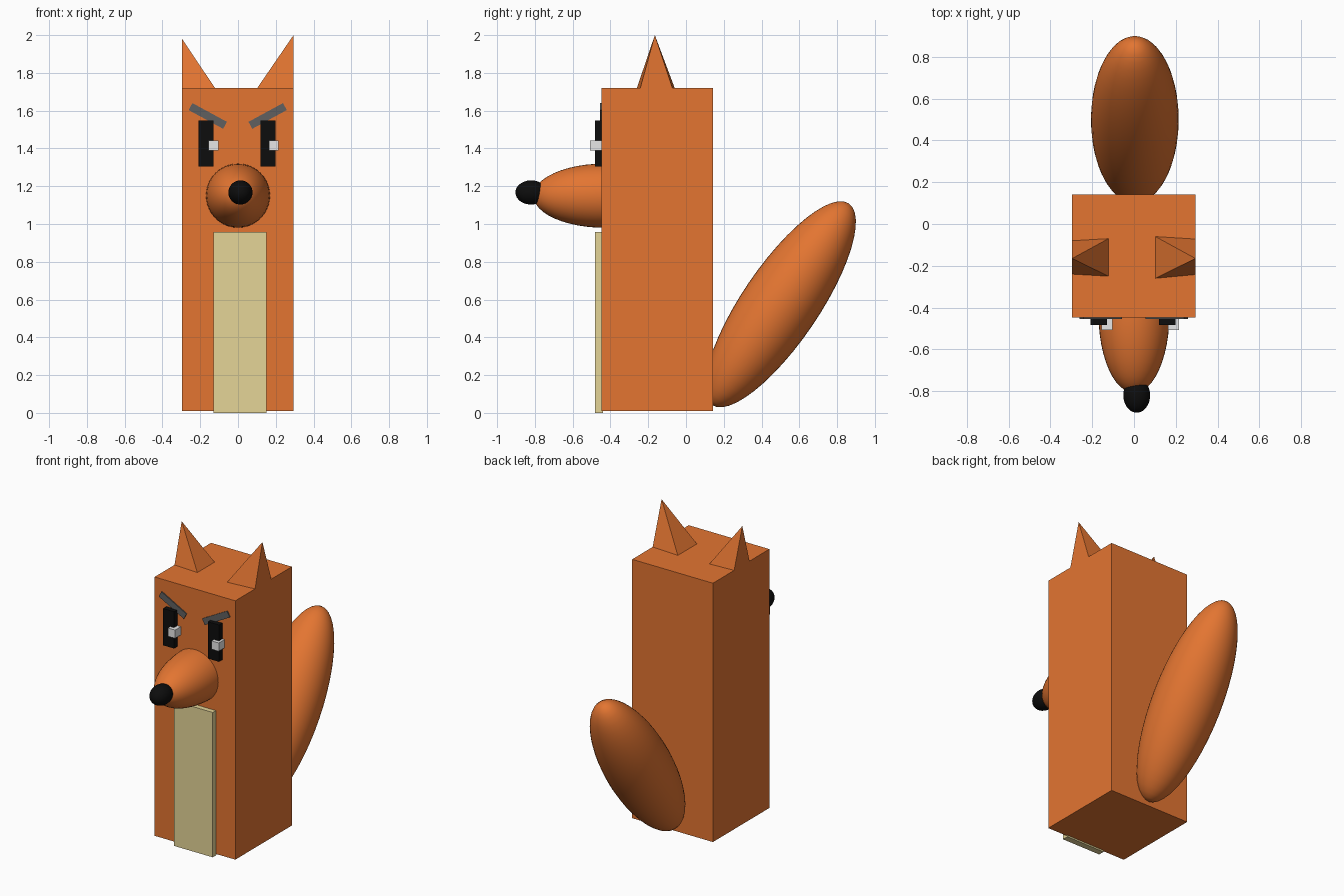
import bpy, bmesh, math
from mathutils import Matrix, Vector

if "Cube" in bpy.data.objects:
    bpy.data.objects.remove(bpy.data.objects["Cube"])


def material(name, rgb):
    m = bpy.data.materials.new(name)
    m.diffuse_color = (*rgb, 1)
    m.use_nodes = True
    m.node_tree.nodes["Principled BSDF"].inputs["Base Color"].default_value = m.diffuse_color
    return m


ORANGE = material("fox_orange", (0.77, 0.178, 0.031))
CREAM = material("cream", (0.78, 0.66, 0.31))
BLACK = material("black", (0.004, 0.004, 0.004))
WHITE = material("white", (0.8, 0.8, 0.8))
GREY = material("dark_grey", (0.117, 0.117, 0.117))


def add_object(name, bm, mat, smooth=False):
    bmesh.ops.recalc_face_normals(bm, faces=bm.faces[:])
    for f in bm.faces:
        f.smooth = smooth
    me = bpy.data.meshes.new(name)
    bm.to_mesh(me)
    bm.free()
    me.materials.append(mat)
    ob = bpy.data.objects.new(name, me)
    bpy.context.collection.objects.link(ob)
    return ob


def box(name, lo, hi, mat, tilt=0.0):
    """Box between two corners, optionally tilted about the y axis."""
    lo, hi = Vector(lo), Vector(hi)
    bm = bmesh.new()
    bmesh.ops.create_cube(bm, size=1, matrix=Matrix.Translation((lo + hi) / 2)
                          @ Matrix.Rotation(tilt, 4, 'Y')
                          @ Matrix.Diagonal((*(hi - lo), 1)))
    return add_object(name, bm, mat)


def ellipsoid(name, centre, radii, mat, tilt):
    """Smooth ellipsoid with its long local z axis tilted about x."""
    bm = bmesh.new()
    bmesh.ops.create_uvsphere(bm, u_segments=40, v_segments=24, radius=1,
                              matrix=Matrix.Translation(centre)
                              @ Matrix.Rotation(tilt, 4, 'X')
                              @ Matrix.Diagonal((*radii, 1)))
    return add_object(name, bm, mat, True)


def ear(name, inner, outer, inner_y, outer_y, apex):
    """Four-sided pyramid whose apex stands above its outer edge."""
    z = 1.72
    bm = bmesh.new()
    base = [bm.verts.new(p) for p in (
        (inner, inner_y[0], z), (outer, outer_y[0], z),
        (outer, outer_y[1], z), (inner, inner_y[1], z))]
    tip = bm.verts.new(apex)
    bm.faces.new(base)
    for i in range(4):
        bm.faces.new((base[i], base[(i + 1) % 4], tip))
    return add_object(name, bm, ORANGE)


# Body and belly panel
box("body", (-0.296, -0.448, 0.01), (0.294, 0.142, 1.72), ORANGE)
box("belly", (-0.131, -0.481, 0.0), (0.152, -0.44, 0.957), CREAM)

# Ears
ear("ear_left", -0.122, -0.296, (-0.25, -0.07), (-0.24, -0.08), (-0.296, -0.165, 1.98))
ear("ear_right", 0.102, 0.294, (-0.26, -0.06), (-0.242, -0.072), (0.294, -0.165, 2.0))

# Snout, nose and tail
ellipsoid("snout", (0, -0.43, 1.15), (0.17, 0.17, 0.378), ORANGE, math.pi / 2)
ellipsoid("nose", (0.013, -0.82, 1.167), (0.064, 0.064, 0.083), BLACK, math.pi / 2)
ellipsoid("tail", (0.004, 0.5, 0.575), (0.21, 0.203, 0.645), ORANGE, math.radians(-34.2))

# Eyes, glints and slanted brows
for side, eye_x, glint_x, brow_x, tilt in (
        ("left", -0.169, -0.13, -0.16, 28.5), ("right", 0.159, 0.189, 0.157, -28.5)):
    box("eye_" + side, (eye_x - 0.04, -0.483, 1.305), (eye_x + 0.04, -0.44, 1.548), BLACK)
    box("glint_" + side, (glint_x - 0.026, -0.508, 1.388), (glint_x + 0.026, -0.446, 1.443), WHITE)
    box("brow_" + side, (brow_x - 0.104, -0.455, 1.551), (brow_x + 0.104, -0.446, 1.593),
        GREY, math.radians(tilt))
